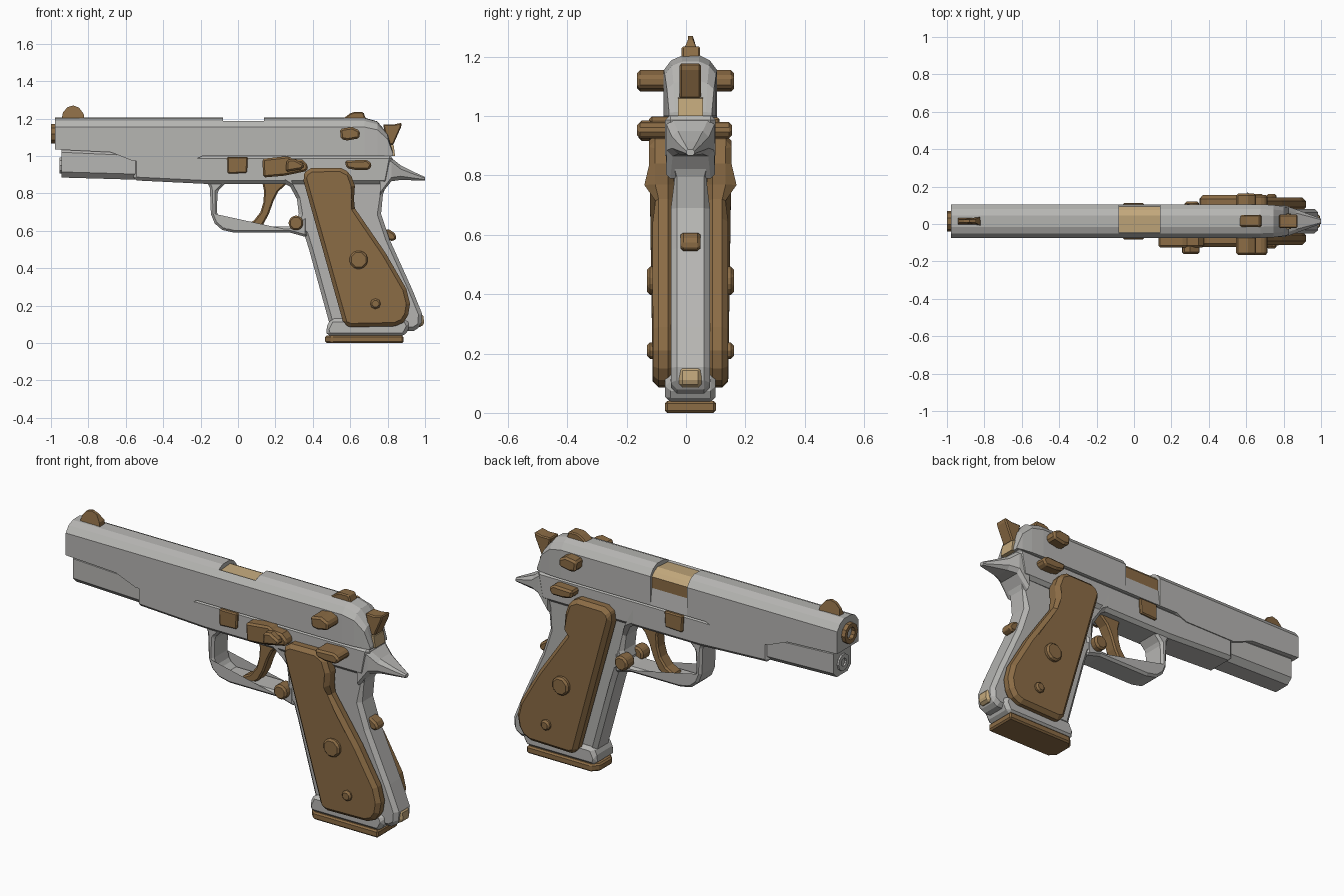
import bpy, bmesh, math
from mathutils import Vector

if "Cube" in bpy.data.objects:
    bpy.data.objects.remove(bpy.data.objects["Cube"])

C = 0.015  # y of the pistol's centre plane


def material(name, rgb):
    m = bpy.data.materials.new(name)
    m.diffuse_color = (*rgb, 1)
    m.use_nodes = True
    m.node_tree.nodes["Principled BSDF"].inputs["Base Color"].default_value = m.diffuse_color
    return m


GREY = material("steel_grey", (0.47, 0.465, 0.45))
BROWN = material("dark_brown", (0.26, 0.15, 0.06))
TAN = material("light_tan", (0.54, 0.39, 0.2))


def finish(name, bm, mats, bevel=0.0, segments=1):
    bmesh.ops.recalc_face_normals(bm, faces=bm.faces[:])
    me = bpy.data.meshes.new(name)
    bm.to_mesh(me)
    bm.free()
    for m in mats:
        me.materials.append(m)
    ob = bpy.data.objects.new(name, me)
    bpy.context.collection.objects.link(ob)
    if bevel:
        b = ob.modifiers.new("bevel", 'BEVEL')
        b.width, b.segments = bevel, segments
        b.limit_method, b.angle_limit = 'ANGLE', math.radians(40)
    return ob


def loft(name, rings, mats, rule=None, bevel=0.0):
    """Skin a list of point rings and cap both ends."""
    bm = bmesh.new()
    rows = [[bm.verts.new(p) for p in r] for r in rings]
    n = len(rows[0])
    for a, b in zip(rows, rows[1:]):
        for i in range(n):
            j = (i + 1) % n
            bm.faces.new((a[i], a[j], b[j], b[i]))
    bm.faces.new(rows[0])
    bm.faces.new(rows[-1])
    bm.normal_update()
    bmesh.ops.recalc_face_normals(bm, faces=bm.faces[:])
    if rule:
        for f in bm.faces:
            f.material_index = rule(f)
    return finish(name, bm, mats, bevel)


def prism(name, pts, y0, y1, mat, bevel=0.0, segments=1):
    """Extrude an x-z outline from y0 to y1 (numbers or functions of z)."""
    val = lambda y, z: y(z) if callable(y) else y
    rings = [[(x, val(y, z), z) for x, z in pts] for y in (y0, y1)]
    ob = loft(name, rings, [mat], bevel=bevel)
    if bevel:
        ob.modifiers["bevel"].segments = segments
    return ob


def disc(name, centre, r, depth, axis, mat, sides=8, bore=0.0, bevel=0.0):
    """Faceted cylinder; bore sinks a hole into the end facing the axis."""
    ax = Vector(axis).normalized()
    q = Vector((0, 0, 1)).rotation_difference(ax)
    c = Vector(centre)

    def ring(rad, d):
        return [c + ax * d + q @ Vector((rad * math.cos(t), rad * math.sin(t), 0))
                for t in ((k + .5) * math.tau / sides for k in range(sides))]
    rings = [ring(r, 0), ring(r, depth)]
    if bore:
        rings += [ring(bore, depth), ring(bore, depth * .2)]
    return loft(name, rings, [mat], bevel=bevel)


# slide: chamfered section swept along x, with a sunk ejection port and rounded tail
def slide_ring(x, z0=1.0, top=1.205, k=1.0, port=False):
    sec = [(-.09, z0), (-.09, 1.155), (-.065, 1.188), (-.03, 1.203), (.03, 1.205),
           (.065, 1.188), (.09, 1.155), (.09, 1.09), (.09, z0)]
    if port:
        sec[3:8] = [(-.06, 1.178), (.03, 1.185), (.06, 1.17), (.078, 1.15), (.078, 1.09)]
    s = (top - z0) / (1.205 - z0)
    return [(x, C + y * k, z0 + (z - z0) * s) for y, z in sec]


def port_rule(f):
    c = f.calc_center_median()
    if -.07 < c.x < .13 and c.z > 1.1:
        if f.normal.z > .6 and c.y > C - .064:
            return 2
        if c.y > C + .06:
            return 1
    return 0


loft("slide", [slide_ring(-.978, 1.035), slide_ring(-.68, 1.02), slide_ring(-.56, .972),
               slide_ring(-.25, .972), slide_ring(-.19), slide_ring(-.08),
               slide_ring(-.079, port=True), slide_ring(.139, port=True), slide_ring(.14),
               slide_ring(.675), slide_ring(.745, top=1.185, k=.96),
               slide_ring(.80, top=1.12, k=.88), slide_ring(.83, top=1.015, k=.8)],
     [GREY, BROWN, TAN], port_rule)


# recoil housing under the muzzle and the tang behind the slide
def oct_ring(x, hw, z0, z1, c):
    return [(x, C + y, z) for y, z in (
        (-hw, z0 + c), (-hw + c, z0), (hw - c, z0), (hw, z0 + c),
        (hw, z1 - c), (hw - c, z1), (-hw + c, z1), (-hw, z1 - c))]


loft("recoil_housing", [oct_ring(-.945, .076, .885, 1.05, .03),
                        oct_ring(-.50, .078, .872, 1.03, .03)], [GREY])
disc("recoil_plug", (-.93, C, .95), .045, .025, (-1, 0, 0), GREY, 10, .022)
disc("barrel_muzzle", (-.96, C, 1.118), .055, .04, (-1, 0, 0), BROWN, 10, .033)
loft("tang", [oct_ring(.76, .083, .79, .995, .015), oct_ring(.82, .08, .865, .99, .02),
              oct_ring(.87, .062, .872, .95, .02), oct_ring(.94, .036, .87, .915, .012),
              oct_ring(1.0, .014, .868, .888, .006)], [GREY])

# frame, grip core, trigger guard and magazine well
prism("frame", [(-.56, .99), (-.56, .87), (-.15, .85), (.30, .85), (.80, .85), (.83, 1.005),
                (-.18, 1.005)], C - .085, C + .085, GREY, .018)
grip_w = lambda z: .084 if z > .8 else .066
prism("grip_core", [(.22, .87), (.28, .835), (.315, .77), (.325, .69), (.30, .63), (.355, .58),
                    (.38, .50), (.49, .10), (.50, .06), (.94, .065), (.98, .09), (.985, .155),
                    (.93, .29), (.81, .555), (.765, .69), (.775, .795), (.80, .86), (.81, .98),
                    (.22, .98)],
      lambda z: C - grip_w(z), lambda z: C + grip_w(z), GREY, .02)
prism("trigger_guard", [(-.17, .87), (-.15, .83), (-.145, .69), (-.125, .64), (-.085, .605),
                        (-.02, .59), (.28, .59), (.37, .565), (.37, .69), (.31, .635),
                        (.27, .622), (-.06, .622), (-.10, .65), (-.112, .70), (-.11, .81),
                        (-.06, .862)], C - .068, C + .068, GREY, .012)
prism("magazine_well", [(.495, .13), (.468, .075), (.478, .035), (.89, .035), (.92, .09),
                        (.90, .13)], C - .085, C + .085, GREY, .018)

# magazine base with a rounded front end
loft("magazine_base", [[(x, C + y, z) for x, y in (
    (.466, -.05), (.50, -.086), (.885, -.086), (.885, .086), (.50, .086), (.466, .05))]
    for z in (0, .04)], [BROWN], bevel=.008)
prism("heel_spot", [(.92, .09), (.985, .085), (.995, .11), (.99, .155), (.94, .165)],
      C - .038, C + .038, TAN, .012)
prism("backstrap_button", [(.78, .60), (.80, .612), (.835, .59), (.85, .565), (.835, .545),
                           (.79, .55)], C - .034, C + .034, BROWN, .01)

# sights, hammer and trigger
prism("front_sight", [(-.945, 1.19), (-.935, 1.235), (-.91, 1.262), (-.88, 1.27), (-.85, 1.258),
                      (-.825, 1.225), (-.82, 1.19)],
      lambda z: C - (.008 if z > 1.23 else .022), lambda z: C + (.008 if z > 1.23 else .022), BROWN)
prism("rear_sight", [(.555, 1.195), (.60, 1.228), (.62, 1.235), (.67, 1.235), (.685, 1.195)],
      C - .03, C + .033, BROWN, .006)
prism("hammer", [(.775, 1.17), (.83, 1.168), (.875, 1.178), (.872, 1.155), (.83, 1.06),
                 (.80, 1.06)], C - .037, C + .035, BROWN, .006)
prism("hammer_base", [(.80, 1.065), (.832, 1.06), (.84, 1.0), (.80, 1.0)], C - .042, C + .042, TAN)
prism("trigger", [(.13, .86), (.27, .86), (.215, .81), (.19, .76), (.165, .69), (.135, .635),
                  (.10, .61), (.04, .615), (.035, .63), (.085, .655), (.12, .70), (.135, .75),
                  (.14, .81)], C - .035, C + .035, BROWN, .008)

# slide stop lever, left side only
prism("slide_stop", [(.13, .985), (.135, .885), (.25, .895), (.37, .92), (.375, .95), (.345, .98),
                     (.29, .985), (.27, 1.0)], -.125, -.05, BROWN, .01)
prism("slide_stop_tab", [(.255, .915), (.345, .93), (.355, .955), (.30, .985), (.26, .98)],
      -.16, -.11, BROWN, .01)

# parts on both sides
panel = [(.345, .885), (.36, .915), (.39, .935), (.55, .937), (.60, .91), (.625, .84), (.62, .77),
         (.605, .69), (.64, .62), (.80, .46), (.90, .29), (.92, .21), (.91, .15), (.885, .11),
         (.84, .09), (.60, .085), (.565, .10)]
panel[7:10] = [(.625, .72), (.67, .655), (.79, .48)]
for s, side in ((-1, "left"), (1, "right")):
    at = lambda d: C + s * d
    prism("grip_panel_" + side, panel, at(.055),
          lambda z: C + s * (.139 if z > .75 else .127), BROWN, .02)
    for n, x, z, r in (("upper", .645, .445, .052), ("lower", .735, .21, .03)):
        disc(f"grip_screw_{n}_{side}", (x, at(.10), z), r, .046, (0, s, 0), BROWN, 8, bevel=.01)
    prism("slide_safety_" + side, [(.545, 1.145), (.55, 1.09), (.585, 1.083), (.65, 1.095),
                                   (.652, 1.135), (.61, 1.155)], at(.05),
          -.165 if s < 0 else .162, BROWN, .01)
    prism("safety_lever_" + side, [(.57, .975), (.58, .935), (.63, .925), (.70, .925),
                                   (.718, .955), (.69, .98)], at(.05),
          -.165 if s < 0 else .155, BROWN, .01)
    prism("takedown_pin_" + side, [(-.058, .995), (-.055, .905), (.048, .91), (.053, .995)],
          at(.05), at(.098), BROWN, .006)
    disc("magazine_button_" + side, (.31, at(.03), .642), .042, .075, (0, s, 0), BROWN, 8, bevel=.01)
